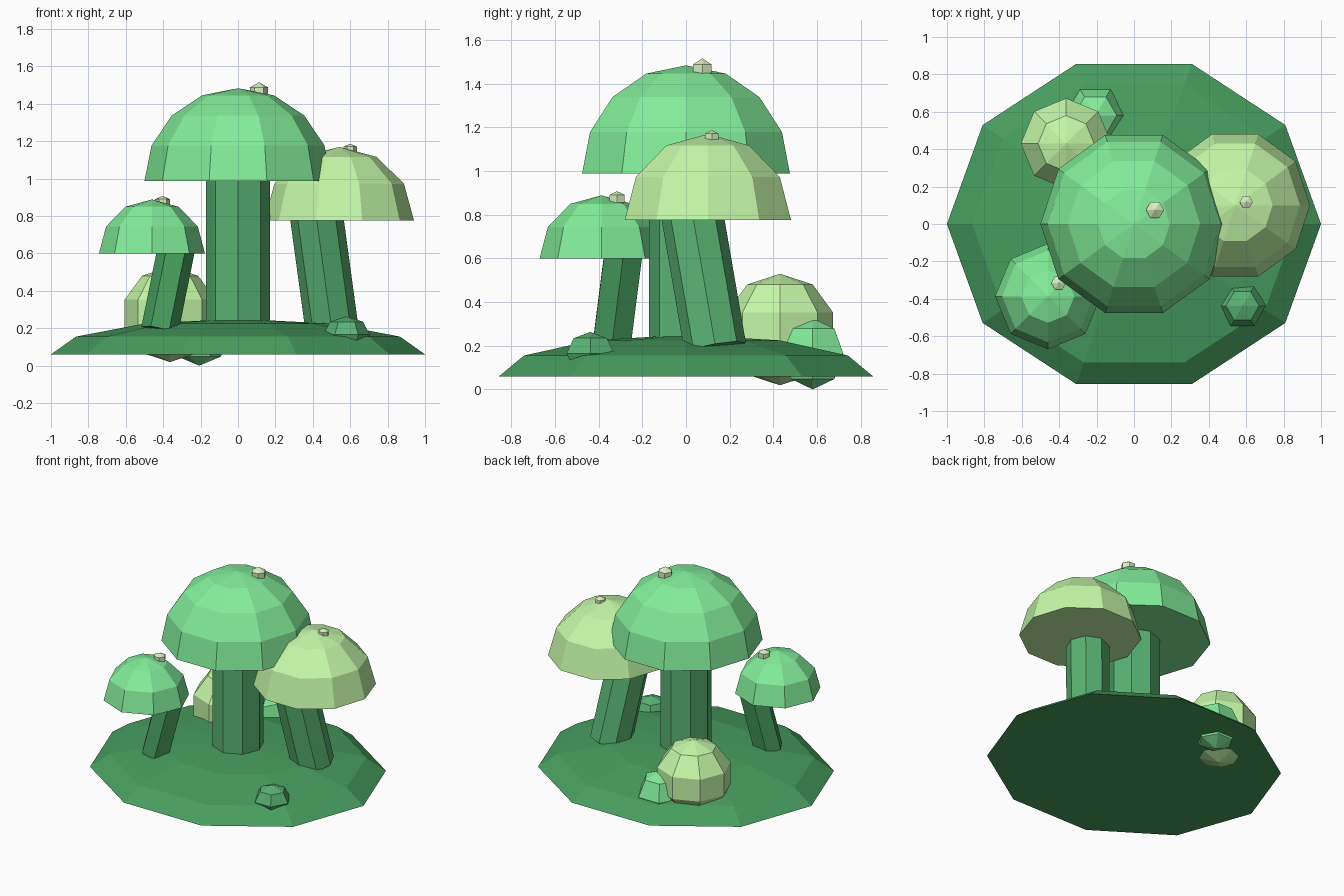
import bpy, bmesh
from math import cos, sin, pi
from mathutils import Vector, Matrix

if "Cube" in bpy.data.objects:
    bpy.data.objects.remove(bpy.data.objects["Cube"])


def material(name, rgb):
    m = bpy.data.materials.new(name)
    m.diffuse_color = (*rgb, 1)
    m.use_nodes = True
    m.node_tree.nodes["Principled BSDF"].inputs["Base Color"].default_value = m.diffuse_color
    return m


MOSS = material("moss", (0.064, 0.342, 0.113))
STEM = material("stem_green", (0.100, 0.450, 0.170))
MINT = material("mint", (0.224, 0.846, 0.319))
LIME = material("lime", (0.555, 0.940, 0.393))
PALE = material("pale", (0.680, 0.880, 0.530))


def lathe(name, profile, sides, matrix, mat):
    """Faceted solid of revolution; profile runs bottom to top as (radius, z)."""
    bm = bmesh.new()
    rings = []
    for r, z in profile:
        n = sides if r > 1e-5 else 1
        rings.append([bm.verts.new((r * cos(2 * pi * i / sides), r * sin(2 * pi * i / sides), z))
                      for i in range(n)])
    for lo, hi in zip(rings, rings[1:]):
        for i in range(sides):
            j = (i + 1) % sides
            if len(lo) == 1:
                bm.faces.new((lo[0], hi[j], hi[i]))
            elif len(hi) == 1:
                bm.faces.new((lo[i], lo[j], hi[0]))
            else:
                bm.faces.new((lo[i], lo[j], hi[j], hi[i]))
    for ring in (rings[0], rings[-1]):      # flat ends
        if len(ring) > 1:
            bm.faces.new(ring)
    bm.transform(matrix)
    bmesh.ops.recalc_face_normals(bm, faces=bm.faces)
    me = bpy.data.meshes.new(name)
    bm.to_mesh(me)
    bm.free()
    me.materials.append(mat)
    ob = bpy.data.objects.new(name, me)
    bpy.context.collection.objects.link(ob)
    return ob


def dome(name, loc, size, sides, steps, mat):
    prof = [(cos(pi / 2 * k / steps), sin(pi / 2 * k / steps)) for k in range(steps)] + [(0, 1)]
    return lathe(name, prof, sides, Matrix.Translation(loc) @ Matrix.Diagonal((*size, 1)), mat)


def ball(name, loc, r, rz, sides, steps, mat):
    prof = [(0, -1)] + [(sin(pi * k / steps), -cos(pi * k / steps)) for k in range(1, steps)] + [(0, 1)]
    return lathe(name, prof, sides, Matrix.Translation(loc) @ Matrix.Diagonal((r, r, rz, 1)), mat)


def stem(name, base, top, r, sides, mat):
    a, d = Vector(base), Vector(top) - Vector(base)
    rot = Vector((0, 0, 1)).rotation_difference(d).to_matrix().to_4x4()
    return lathe(name, [(r, 0), (r, d.length)], sides, Matrix.Translation(a) @ rot, mat)


# Mound
dome("ground_mound", (0, 0, 0.06), (1, 0.9, 0.19), 10, 3, MOSS)

# Tall mushroom
stem("tall_stem", (0, 0, 0.2), (0, 0, 1.02), 0.17, 8, STEM)
dome("tall_cap", (0, 0, 0.988), (0.5, 0.5, 0.495), 10, 4, MINT)
ball("tall_cap_spot", (0.112, 0.075, 1.46), 0.056, 0.055, 6, 3, PALE)

# Middle mushroom, leaning
stem("middle_stem", (0.503, 0.134, 0.19), (0.417, 0.025, 0.82), 0.142, 8, STEM)
dome("middle_cap", (0.541, 0.1, 0.775), (0.4, 0.4, 0.394), 10, 3, LIME)
ball("middle_cap_spot", (0.6, 0.118, 1.156), 0.041, 0.03, 6, 3, PALE)

# Small mushroom, leaning
stem("small_stem", (-0.418, -0.342, 0.19), (-0.331, -0.287, 0.62), 0.1, 6, MOSS)
dome("small_cap", (-0.46, -0.387, 0.6), (0.283, 0.283, 0.288), 8, 3, MINT)
ball("small_cap_spot", (-0.403, -0.315, 0.873), 0.046, 0.034, 6, 3, PALE)

# Bushes and rock set into the mound
ball("round_bush", (-0.363, 0.43, 0.274), 0.255, 0.255, 8, 5, LIME)
ball("low_bush", (-0.207, 0.58, 0.163), 0.162, 0.163, 6, 4, MINT)
ball("front_rock", (0.58, -0.438, 0.165), 0.125, 0.098, 6, 4, STEM)
